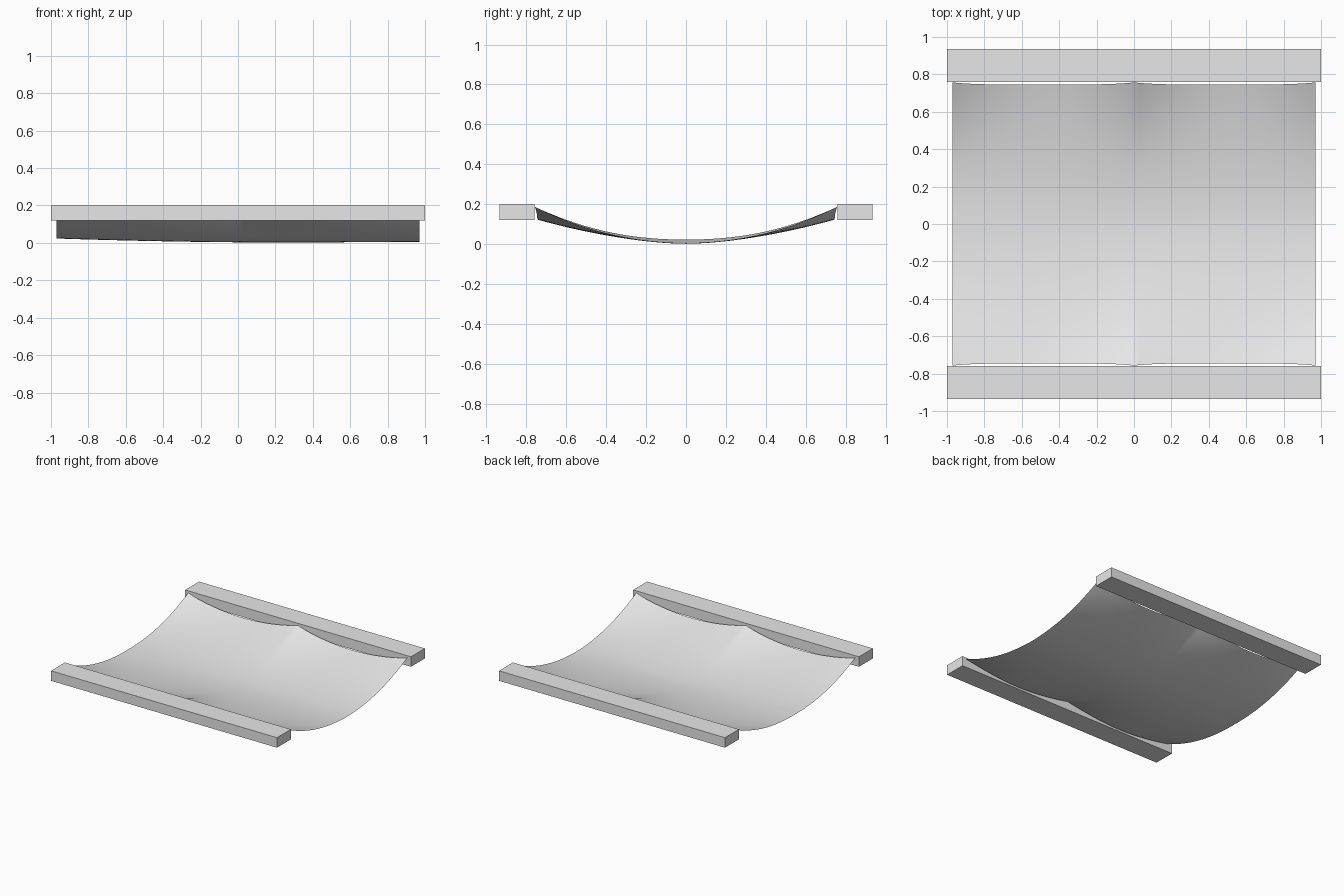
import bpy, bmesh, math

if "Cube" in bpy.data.objects:
    bpy.data.objects.remove(bpy.data.objects["Cube"], do_unlink=True)

mat = bpy.data.materials.new("light grey")
mat.use_nodes = True
grey = (0.8, 0.8, 0.8, 1)
mat.diffuse_color = grey
mat.node_tree.nodes["Principled BSDF"].inputs["Base Color"].default_value = grey


def add_object(name, bm):
    mesh = bpy.data.meshes.new(name)
    bm.to_mesh(mesh)
    bm.free()
    mesh.materials.append(mat)
    obj = bpy.data.objects.new(name, mesh)
    bpy.context.collection.objects.link(obj)
    return obj


# Two flat bars holding the cloth
for name, side in (("front_bar", -1), ("back_bar", 1)):
    bm = bmesh.new()
    bmesh.ops.create_cube(bm, size=1)
    bmesh.ops.scale(bm, vec=(2, 0.175, 0.08), verts=bm.verts)
    bmesh.ops.translate(bm, vec=(0, side * 0.8475, 0.16), verts=bm.verts)
    add_object(name, bm)

# Hanging cloth, pinned to each bar at both corners and in the middle
HALF_X, EDGE_Y = 0.97, 0.745
bm = bmesh.new()
bmesh.ops.create_grid(bm, x_segments=64, y_segments=48, size=1)
for v in bm.verts:
    u, t = v.co.x, v.co.y
    a = abs(t)
    scallop = abs(math.sin(math.pi * u)) ** 0.85
    pinned = 1 - scallop
    lift = 0.002 + 0.022 * max(0, 0.3 - u) ** 2 / 1.69 + 0.005 * max(0, u - 0.3)
    z = 0.123 * a ** 1.7 + 0.063 * pinned * a ** 3 + lift * (1 - a)
    y = t * EDGE_Y + math.copysign(0.012 * pinned ** 2 * a ** 8, t)
    v.co = (u * HALF_X, y, z)
for f in bm.faces:
    f.smooth = True
add_object("hanging_cloth", bm)
